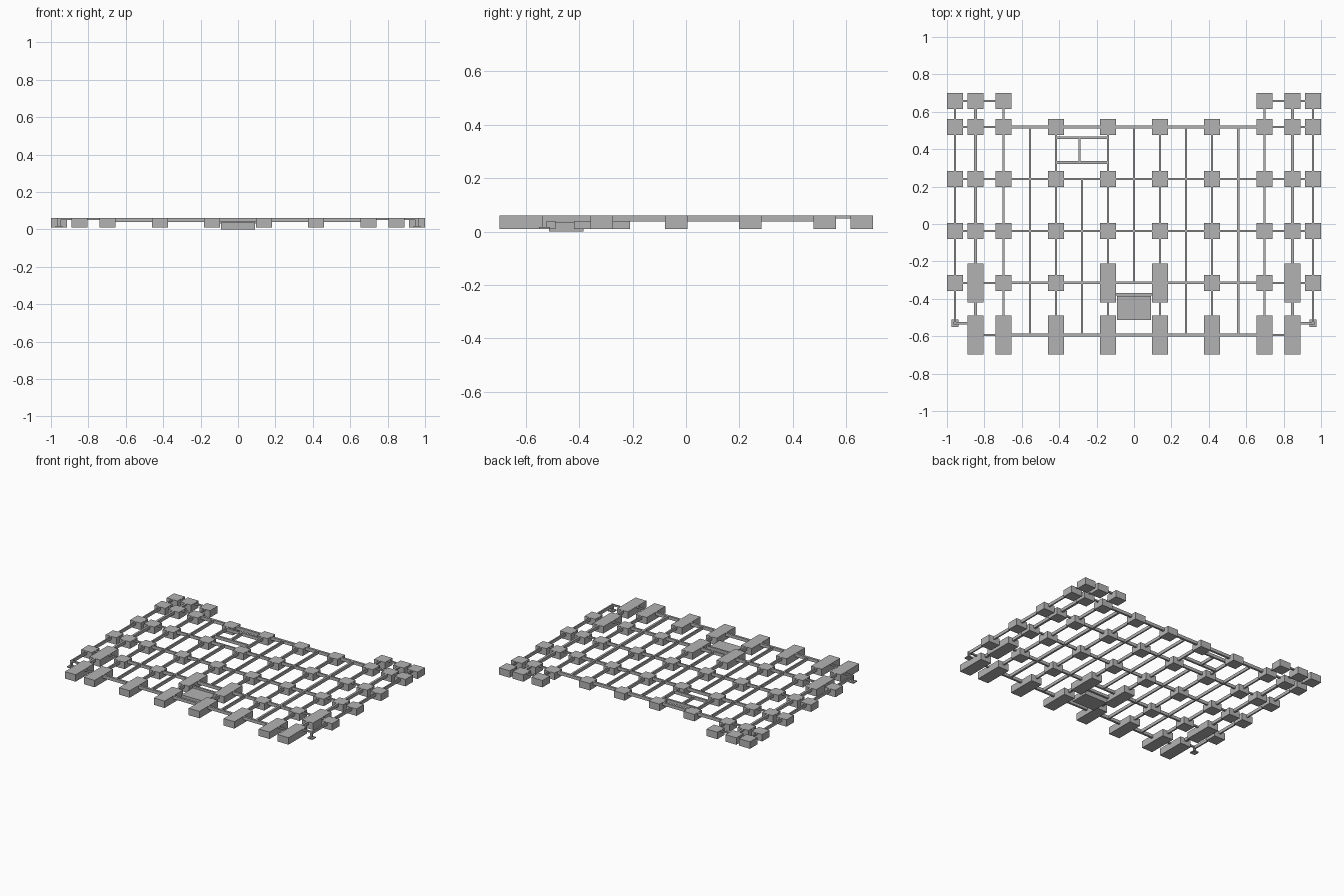
import bpy

cube = bpy.data.objects.get("Cube")
if cube:
    bpy.data.objects.remove(cube)

concrete = bpy.data.materials.new("concrete grey")
concrete.use_nodes = True
GREY = (0.45, 0.45, 0.45, 1)
concrete.diffuse_color = GREY
concrete.node_tree.nodes["Principled BSDF"].inputs["Base Color"].default_value = GREY

TOP, BASE = 0.06, 0.01


def box(name, x, y, z):
    """Box from three (low, high) ranges."""
    bpy.ops.mesh.primitive_cube_add(size=1, location=[sum(r) / 2 for r in (x, y, z)])
    ob = bpy.context.object
    ob.name = name
    ob.scale = [r[1] - r[0] for r in (x, y, z)]
    bpy.ops.object.transform_apply(location=False, rotation=False, scale=True)
    ob.data.materials.append(concrete)
    return ob


def around(c, half):
    return (c - half, c + half)


def beam_x(name, x0, x1, y, width=0.012, low=0.038, top=TOP):
    box(name, (x0, x1), around(y, width / 2), (low, top))


def beam_y(name, x, y0, y1, width=0.01, low=0.038, top=TOP):
    box(name, around(x, width / 2), (y0, y1), (low, top))


# Grid lines of the foundation
EDGE, WING, SIDE, MID, CORE = 0.957, 0.848, 0.697, 0.417, 0.139
BACK, ROW1, ROW2, ROW3, ROW4, FRONT = [0.658 - d for d in (0, 0.139, 0.417, 0.695, 0.973, 1.251)]
COLUMNS = (EDGE, WING, SIDE, MID, CORE)
SHALLOW = 0.049
POST_Y = -0.53

# Pad footings, long under the front and the entrance
for s in (-1, 1):
    for row in (BACK, ROW1, ROW2, ROW3, ROW4, FRONT):
        for col in COLUMNS:
            if (row == BACK and col < SIDE) or (row == FRONT and col == EDGE):
                continue
            is_long = row == FRONT or (row == ROW4 and col in (WING, CORE))
            box("long_footing" if is_long else "pad_footing", around(s * col, 0.043),
                around(row, 0.105 if is_long else 0.042), (BASE, TOP))

# Cross beams, shallower in the outer bays
for row, width in ((ROW1, 0.016), (ROW2, 0.012), (ROW3, 0.01), (ROW4, 0.014), (FRONT, 0.016)):
    beam_x("cross_beam", -SIDE, SIDE, row, width)
for s in (-1, 1):
    for row in (BACK, ROW1, ROW2, ROW3, ROW4, FRONT):
        end = WING if row == FRONT else EDGE
        a, b = sorted((s * SIDE, s * end))
        beam_x("outer_cross_beam", a, b, row, 0.012, SHALLOW)

# Lengthwise beams on the footing lines
for s in (-1, 1):
    for col, width in zip(COLUMNS, (0.01, 0.016, 0.011, 0.011, 0.012)):
        beam_y("long_beam", s * col, POST_Y if col == EDGE else FRONT, ROW1, width)
        if col >= SIDE:
            beam_y("rear_beam", s * col, ROW1, BACK, width, SHALLOW)

# Intermediate joist beams
for x, y0, y1, width in ((-0.557, FRONT, ROW1, 0.01), (-0.278, FRONT, ROW2, 0.01),
                         (0, ROW4, ROW1, 0.01), (0.278, FRONT, ROW1, 0.01),
                         (0.557, FRONT, ROW1, 0.015)):
    beam_y("joist_beam", x, y0, y1, width)

# Stair opening frame
for y in (0.462, 0.329):
    beam_x("opening_beam", -MID, -CORE, y, 0.014)
beam_y("opening_divider", -0.292, 0.329, 0.462, 0.011)

# Entrance pit slab and its edge beams
box("pit_slab", around(0, 0.091), (-0.513, -0.384), (0, 0.036))
beam_x("pit_rear_beam", -CORE, CORE, -0.376, 0.014, 0.03, 0.05)

# Front corner posts with base plates and tie beams
for s in (-1, 1):
    box("post_plate", around(s * EDGE, 0.02), around(POST_Y, 0.02), (BASE, 0.018))
    box("corner_post", around(s * EDGE, 0.007), around(POST_Y, 0.007), (0.018, TOP))
    a, b = sorted((s * EDGE, s * WING))
    beam_x("porch_tie_beam", a, b, POST_Y, 0.012, SHALLOW)
